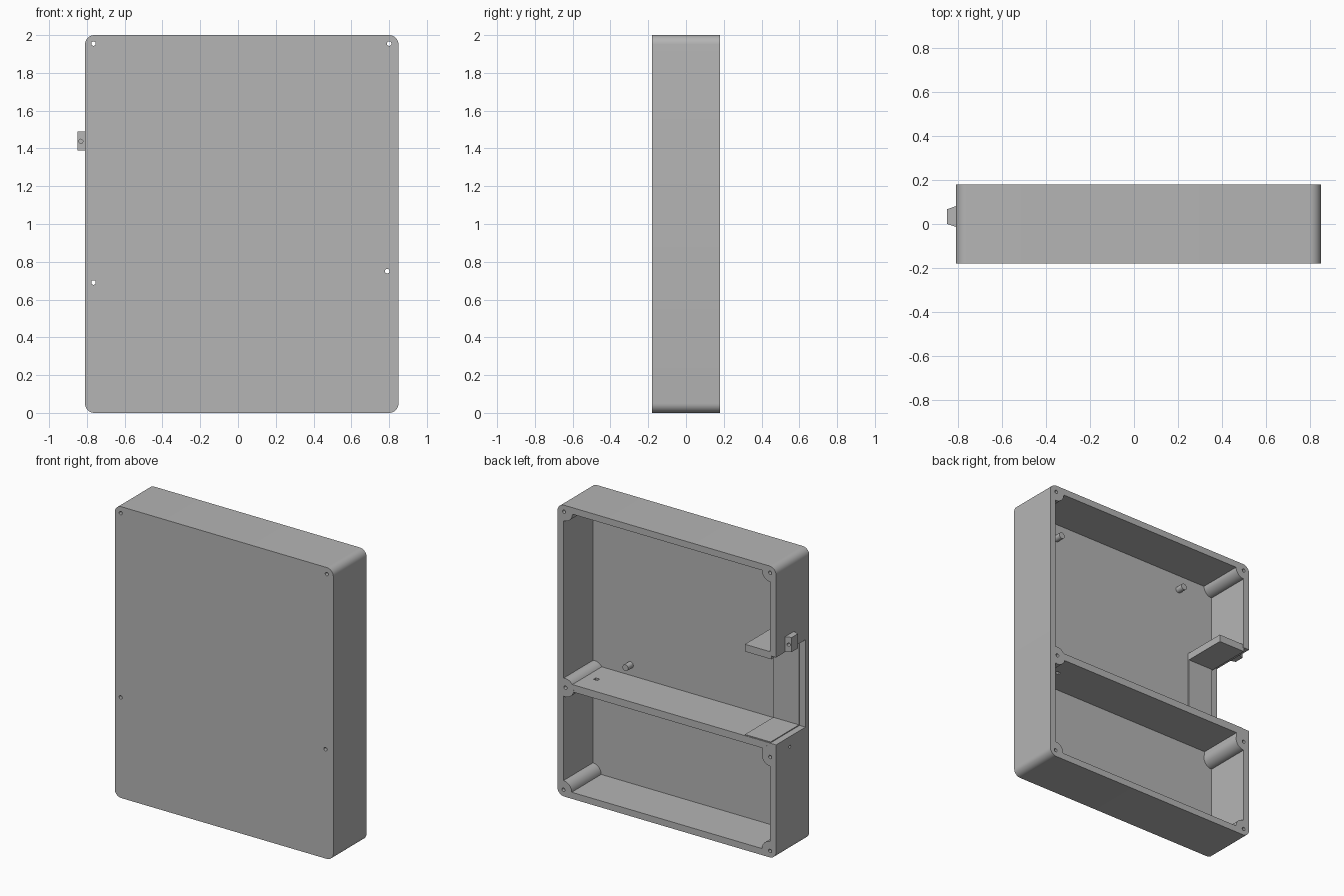
import bpy
import bmesh
from math import pi, cos, sin
from mathutils import Matrix

old = bpy.data.objects.get("Cube")
if old:
    bpy.data.objects.remove(old)

gray = bpy.data.materials.new("plain_gray")
gray.use_nodes = True
COLOR = (0.46, 0.46, 0.46, 1)
gray.diffuse_color = COLOR
gray.node_tree.nodes["Principled BSDF"].inputs["Base Color"].default_value = COLOR

X0, X1, TOP = -0.81, 0.85, 2.0       # outer extents
BACK, FRONT = 0.18, -0.18
WALL, FLOOR = 0.045, -0.14           # wall thickness, inner face of the panel


def add(name, bm):
    bmesh.ops.recalc_face_normals(bm, faces=bm.faces)
    mesh = bpy.data.meshes.new(name)
    bm.to_mesh(mesh)
    bm.free()
    obj = bpy.data.objects.new(name, mesh)
    obj.data.materials.append(gray)
    bpy.context.collection.objects.link(obj)
    return obj


def prism(name, points, y0, y1):
    """Extrude an (x, z) outline along y."""
    bm = bmesh.new()
    face = bm.faces.new([bm.verts.new((x, y0, z)) for x, z in points])
    new = bmesh.ops.extrude_face_region(bm, geom=[face])["geom"]
    verts = [v for v in new if isinstance(v, bmesh.types.BMVert)]
    bmesh.ops.translate(bm, verts=verts, vec=(0, y1 - y0, 0))
    return add(name, bm)


def box(name, x0, x1, y0, y1, z0, z1):
    return prism(name, [(x0, z0), (x1, z0), (x1, z1), (x0, z1)], y0, y1)


def rod(name, x, z, r, y0, y1, n=32):
    ring = [(x + r * cos(2 * pi * i / n), z + r * sin(2 * pi * i / n)) for i in range(n)]
    return prism(name, ring, y0, y1)


def cut(obj, cutters):
    for c in cutters:
        mod = obj.modifiers.new("cut", "BOOLEAN")
        mod.operation, mod.solver, mod.object = "DIFFERENCE", "EXACT", c
        bpy.context.view_layer.objects.active = obj
        bpy.ops.object.modifier_apply(modifier=mod.name)
        bpy.data.objects.remove(c)


def smooth(obj):
    bpy.ops.object.select_all(action="DESELECT")
    obj.select_set(True)
    bpy.context.view_layer.objects.active = obj
    bpy.ops.object.shade_smooth_by_angle(angle=0.6)


# Outer case with rounded corners
R, STEPS = 0.05, 8
outline = []
corners = [(X1 - R, TOP - R), (X0 + R, TOP - R), (X0 + R, R), (X1 - R, R)]
for k, (cx, cz) in enumerate(corners):
    for i in range(STEPS + 1):
        a = (k + i / STEPS) * pi / 2
        outline.append((cx + R * cos(a), cz + R * sin(a)))
case = prism("case", outline, FRONT, BACK)

# Cavity, leaving screw posts standing at the walls
LEFT, RIGHT = X1 - WALL, X0 + WALL
through = [(RIGHT, TOP - WALL), (LEFT - 0.005, TOP - WALL), (0.79, 0.75), (RIGHT, 0.69)]
blind = [(RIGHT, WALL), (LEFT, WALL)]
cavity = box("cavity", RIGHT, LEFT, FLOOR, 0.3, WALL, TOP - WALL)
posts = [rod("post", x, z, 0.063, -0.3, 0.4) for x, z in through + blind]
posts.append(box("post_block", X0, RIGHT + 0.058, -0.3, 0.4, 0.69, 0.76))
cut(cavity, posts)

# Side opening, screw holes and latch hole
opening = box("opening", X0 - 0.1, RIGHT + 0.01, FLOOR, 0.3, 0.785, 1.385)
holes = [rod("hole", x, z, 0.012, -0.3, 0.3, 16) for x, z in through]
holes += [rod("hole", x, z, 0.012, 0.0, 0.3, 16) for x, z in blind]
side_hole = rod("side_hole", 0, 0, 0.01, -0.03, 0.03, 16)
side_hole.data.transform(Matrix.Translation((X0, 0.03, 0.715)) @ Matrix.Rotation(pi / 2, 4, "Z"))
cut(case, [cavity, opening] + holes + [side_hole])
smooth(case)

# Divider across the middle, notched clear of the screw hole
divider = box("divider", RIGHT - 0.005, LEFT + 0.005, FLOOR - 0.005, BACK - 0.001, 0.735, 0.785)
cut(divider, [rod("hole", 0.79, 0.75, 0.03, -0.3, 0.3),
              box("slot", 0.645, 0.675, 0.015, 0.04, 0.6, 0.9)])

# Compartment at the side opening
box("shelf", RIGHT - 0.005, -0.57, FLOOR - 0.005, BACK - 0.005, 1.36, 1.41)
box("panel_pad", RIGHT, -0.57, FLOOR - 0.005, FLOOR + 0.007, 0.78, 1.37)
box("divider_pad", RIGHT, -0.57, FLOOR - 0.005, BACK - 0.005, 0.78, 0.791)

# Locating pegs on the inside of the panel
for x, z in [(0.52, 0.857), (0.53, 1.85), (-0.49, 1.85)]:
    smooth(rod("peg", x, z, 0.022, FLOOR - 0.01, FLOOR + 0.055, 24))

# Tapered latch tab on the outside
bm = bmesh.new()
profile = [(X0 + 0.005, -0.015), (X0 - 0.04, 0.0), (X0 - 0.04, 0.067), (X0 + 0.005, 0.083)]
face = bm.faces.new([bm.verts.new((x, y, 1.39)) for x, y in profile])
new = bmesh.ops.extrude_face_region(bm, geom=[face])["geom"]
bmesh.ops.translate(bm, verts=[v for v in new if isinstance(v, bmesh.types.BMVert)], vec=(0, 0, 0.1))
tab = add("latch_tab", bm)
cut(tab, [rod("hole", X0 - 0.022, 1.438, 0.011, 0.02, 0.2, 16),
          rod("hole", X0 - 0.022, 1.438, 0.011, -0.2, 0.01, 16)])
smooth(tab)
